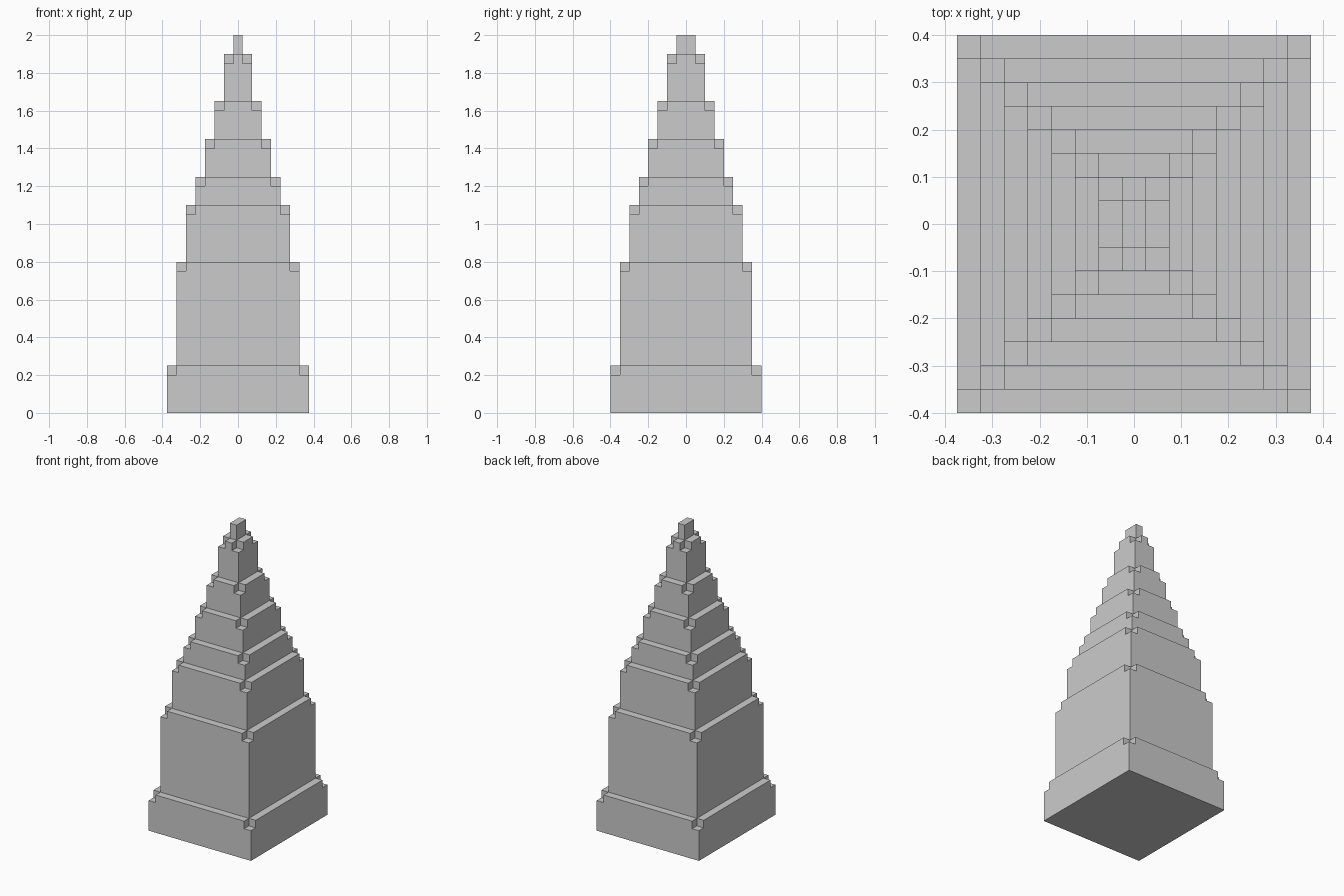
import bpy, bmesh, math
from mathutils import Matrix, Vector

default = bpy.data.objects.get("Cube")
if default:
    bpy.data.objects.remove(default, do_unlink=True)

STEP = 0.05  # ledge width, and size of the corner notches

stone = bpy.data.materials.new("grey stone")
stone.use_nodes = True
colour = (0.6, 0.6, 0.6, 1)
stone.diffuse_color = colour
stone.node_tree.nodes["Principled BSDF"].inputs["Base Color"].default_value = colour


def tier(name, hx, hy, z0, z1, notched=True):
    """Box tier whose four top corners are cut away by small cubes."""
    bm = bmesh.new()
    body_top = z1 - STEP if notched else z1
    size = Matrix.Diagonal((2 * hx, 2 * hy, body_top - z0, 1))
    place = Matrix.Translation((0, 0, (z0 + body_top) / 2))
    bmesh.ops.create_cube(bm, size=1, matrix=place @ size)
    if notched:
        # Slice off the border, then raise everything but the corners
        ix, iy = hx - STEP, hy - STEP
        for axis, d in ((Vector((1, 0, 0)), ix), (Vector((0, 1, 0)), iy)):
            for side in (-1, 1):
                bmesh.ops.bisect_plane(bm, geom=bm.verts[:] + bm.edges[:] + bm.faces[:],
                                       plane_co=axis * d * side, plane_no=axis)
        raised = []
        for f in bm.faces:
            c = f.calc_center_median()
            if f.normal.z > 0.9 and (abs(c.x) < ix or abs(c.y) < iy):
                raised.append(f)
        result = bmesh.ops.extrude_face_region(bm, geom=raised)
        moved = [v for v in result["geom"] if isinstance(v, bmesh.types.BMVert)]
        bmesh.ops.translate(bm, verts=moved, vec=(0, 0, STEP))
        bmesh.ops.dissolve_limit(bm, angle_limit=math.radians(1),
                                 verts=bm.verts[:], edges=bm.edges[:])
    bmesh.ops.recalc_face_normals(bm, faces=bm.faces[:])
    mesh = bpy.data.meshes.new(name)
    bm.to_mesh(mesh)
    bm.free()
    mesh.materials.append(stone)
    bpy.context.collection.objects.link(bpy.data.objects.new(name, mesh))


# Stacked tiers, each one step narrower than the one below
tops = [0.25, 0.8, 1.1, 1.25, 1.45, 1.65, 1.9, 2.0]
names = ["base", "lower_block", "second_block", "third_block",
         "fourth_block", "fifth_block", "upper_block", "pinnacle"]
bottom = 0
for i, (name, top) in enumerate(zip(names, tops)):
    tier(name, 0.375 - i * STEP, 0.4 - i * STEP, bottom, top, name != "pinnacle")
    bottom = top
